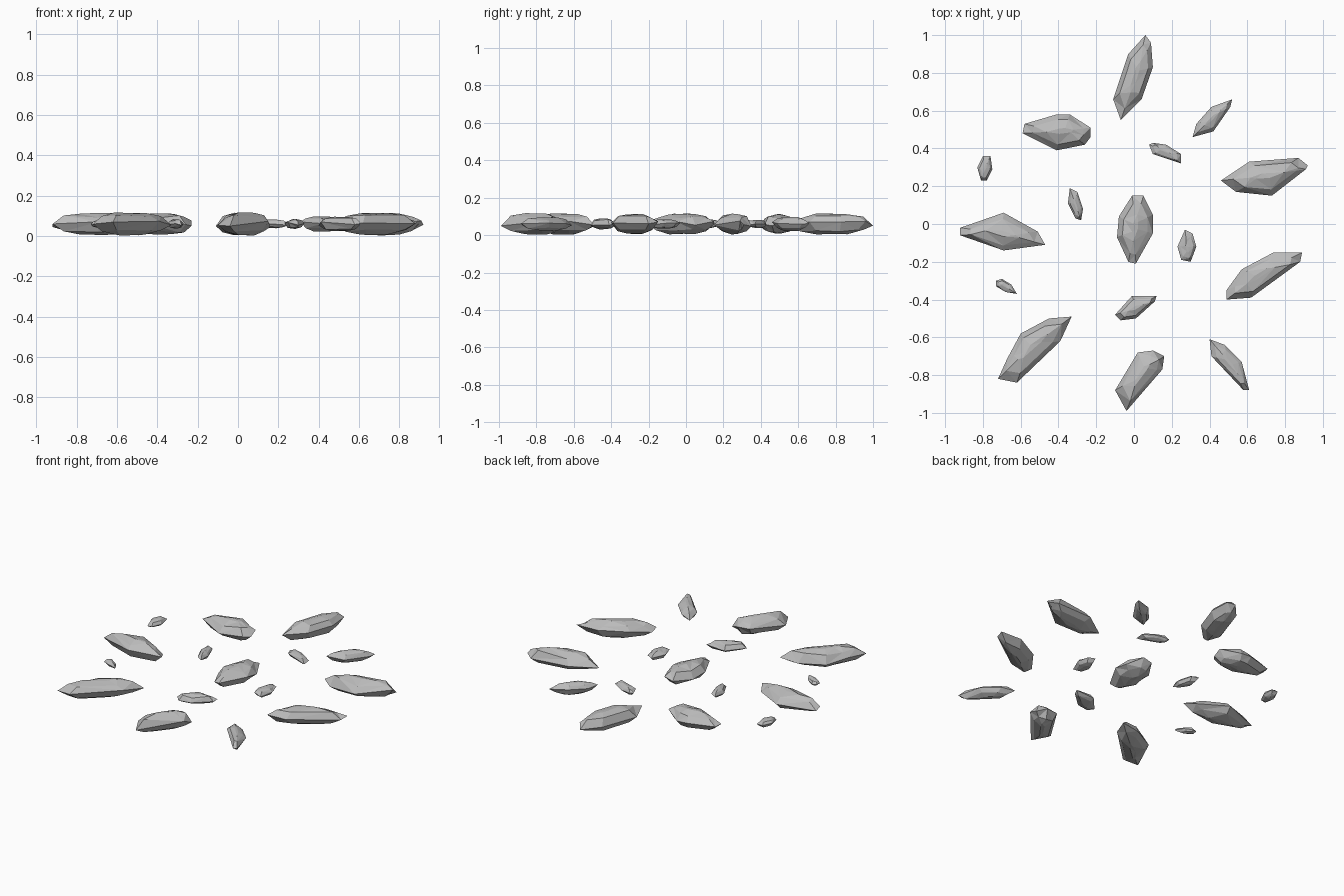
import bpy, bmesh, random
from mathutils import Vector

cube = bpy.data.objects.get("Cube")
if cube:
    bpy.data.objects.remove(cube, do_unlink=True)

random.seed(4)
MIDDLE = 0.06

stone = bpy.data.materials.new("grey stone")
stone.use_nodes = True
stone.diffuse_color = (0.5, 0.5, 0.5, 1)
stone.node_tree.nodes["Principled BSDF"].inputs["Base Color"].default_value = stone.diffuse_color


def make_rock(name, half_height, *outline):
    """Faceted pebble: a rim with a shoulder ring and a narrow crest on each side."""
    rim = [Vector(point) for point in outline]
    centre = sum(rim, Vector((0, 0))) / len(rim)
    along = max((a - b for a in rim for b in rim), key=lambda v: v.length).normalized()
    across = Vector((-along.y, along.x))
    mesh = bmesh.new()

    def add_ring(length, width, height, wobble):
        ring = []
        for point in rim:
            offset = point - centre
            flat = centre + along * offset.dot(along) * length + across * offset.dot(across) * width
            z = MIDDLE + half_height * (height + random.uniform(-wobble, wobble))
            ring.append(mesh.verts.new((flat.x, flat.y, z)))
        return ring

    rings = [
        add_ring(0.4, 0.15, -0.95, 0.05),
        add_ring(0.75, 0.7, -0.65, 0.15),
        add_ring(1, 1, 0, 0.3),
        add_ring(0.75, 0.7, 0.65, 0.15),
        add_ring(0.4, 0.15, 0.95, 0.05),
    ]
    count = len(rim)
    for lower, upper in zip(rings, rings[1:]):
        for i in range(count):
            j = (i + 1) % count
            mesh.faces.new((lower[i], lower[j], upper[j], upper[i]))
    mesh.faces.new(rings[0])
    mesh.faces.new(rings[-1])
    # Merge the crest points that nearly touch, then split into flat facets
    bmesh.ops.remove_doubles(mesh, verts=rings[0] + rings[-1], dist=half_height * 0.3)
    bmesh.ops.triangulate(mesh, faces=mesh.faces[:])
    bmesh.ops.recalc_face_normals(mesh, faces=mesh.faces[:])
    data = bpy.data.meshes.new(name)
    mesh.to_mesh(data)
    mesh.free()
    data.materials.append(stone)
    rock = bpy.data.objects.new(name, data)
    bpy.context.collection.objects.link(rock)


# Large rocks around the edge
make_rock("back_rock", .056, (.06, 1), (.09, .96), (.1, .83), (.04, .66),
          (-.07, .55), (-.11, .66), (-.03, .9))
make_rock("back_right_rock", .054, (-.58, .53), (-.41, .58), (-.34, .58), (-.23, .51),
          (-.23, .46), (-.26, .42), (-.41, .39), (-.59, .48))
make_rock("left_back_rock", .057, (.46, .23), (.61, .33), (.87, .35), (.92, .31),
          (.91, .29), (.73, .15), (.54, .17))
make_rock("right_rock", .055, (-.92, -.02), (-.69, .06), (-.51, -.04), (-.47, -.11),
          (-.69, -.14), (-.92, -.06))
make_rock("left_front_rock", .055, (.89, -.15), (.88, -.2), (.62, -.39), (.49, -.4),
          (.49, -.35), (.57, -.24), (.74, -.15))
make_rock("front_right_rock", .057, (-.33, -.49), (-.39, -.62), (-.62, -.84), (-.72, -.82),
          (-.67, -.71), (-.6, -.58), (-.45, -.5))
make_rock("front_rock", .058, (.1, -.67), (.16, -.7), (.15, -.77), (-.04, -.99),
          (-.1, -.88), (.02, -.68))

# Rock in the middle
make_rock("centre_rock", .056, (-.01, .15), (.05, .15), (.1, .05), (.1, -.05),
          (.01, -.21), (-.03, -.2), (-.09, -.07), (-.08, .04))

# Medium rocks
make_rock("back_left_rock", .038, (.52, .66), (.51, .62), (.42, .49), (.31, .46),
          (.33, .53), (.41, .62))
make_rock("front_left_rock", .036, (.4, -.61), (.48, -.64), (.57, -.73), (.61, -.88),
          (.58, -.88), (.41, -.7))
make_rock("inner_front_rock", .03, (.12, -.38), (.11, -.41), (.01, -.5), (-.07, -.51),
          (-.1, -.48), (-.01, -.38))

# Small pebbles
make_rock("inner_back_pebble", .022, (.08, .42), (.1, .43), (.17, .42), (.25, .37),
          (.25, .32), (.1, .37))
make_rock("inner_right_pebble", .024, (-.34, .19), (-.3, .17), (-.27, .08), (-.28, .02),
          (-.31, .03), (-.35, .11))
make_rock("inner_left_pebble", .025, (.27, -.03), (.31, -.05), (.33, -.12), (.3, -.2),
          (.25, -.19), (.23, -.12))
make_rock("outer_right_pebble", .024, (-.8, .36), (-.76, .36), (-.75, .29), (-.78, .23),
          (-.81, .23), (-.83, .3))
make_rock("outer_front_pebble", .018, (-.73, -.3), (-.7, -.29), (-.65, -.32), (-.62, -.37),
          (-.68, -.36), (-.73, -.33))
